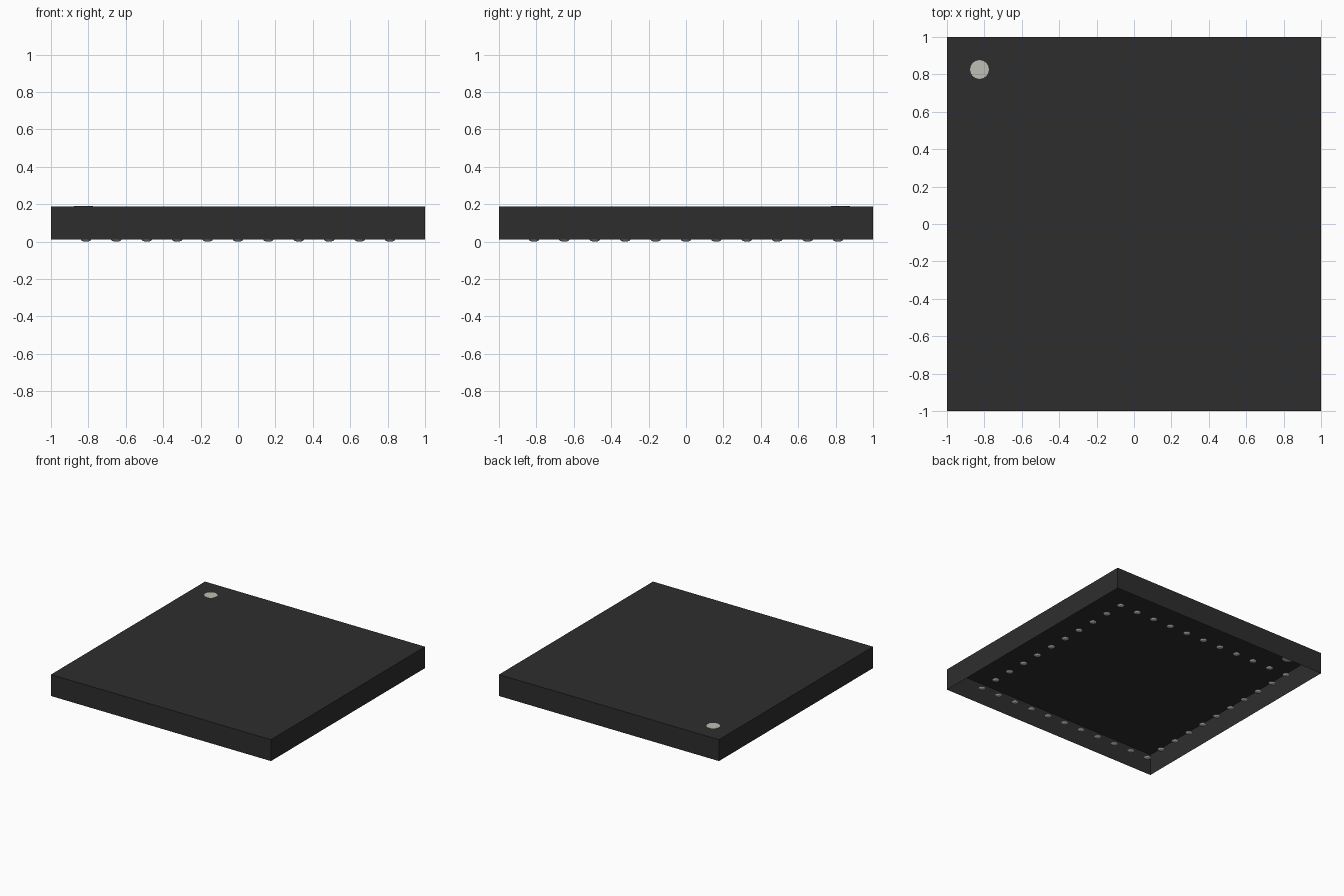
import bpy, bmesh
from mathutils import Matrix

cube = bpy.data.objects.get("Cube")
if cube:
    bpy.data.objects.remove(cube, do_unlink=True)

BASE, TOP = 0.012, 0.188      # body height range
PITCH, COUNT = 0.1626, 11     # contact grid
BALL_R = 0.028


def material(name, rgb):
    m = bpy.data.materials.new(name)
    m.use_nodes = True
    color = (*rgb, 1)
    m.diffuse_color = color
    m.node_tree.nodes["Principled BSDF"].inputs["Base Color"].default_value = color
    return m


def mesh_from(bm, name, mat):
    mesh = bpy.data.meshes.new(name)
    bm.to_mesh(mesh)
    bm.free()
    mesh.materials.append(mat)
    return mesh


def place(name, mesh, location=(0, 0, 0)):
    ob = bpy.data.objects.new(name, mesh)
    ob.location = location
    bpy.context.collection.objects.link(ob)
    return ob


black = material("black_plastic", (0.027, 0.027, 0.027))
ivory = material("marker_ivory", (0.52, 0.52, 0.46))
solder = material("solder_grey", (0.45, 0.45, 0.45))

# Thin square housing, open underneath
bm = bmesh.new()
bmesh.ops.create_cube(bm, size=1, matrix=Matrix.Translation((0, 0, (BASE + TOP) / 2))
                      @ Matrix.Diagonal((2, 2, TOP - BASE, 1)))
bmesh.ops.delete(bm, geom=[f for f in bm.faces if f.normal.z < -0.5], context='FACES')
place("housing", mesh_from(bm, "housing", black))

# Round orientation marker let through the top
bm = bmesh.new()
bmesh.ops.create_cone(bm, cap_ends=True, segments=32, radius1=0.05, radius2=0.05, depth=0.04)
place("orientation_marker", mesh_from(bm, "orientation_marker", ivory),
      (-0.826, 0.826, TOP - 0.018))

# Domed contact: flattened lower half of a ball with a flat top
bm = bmesh.new()
bmesh.ops.create_uvsphere(bm, u_segments=16, v_segments=12, radius=1)
bmesh.ops.delete(bm, geom=[v for v in bm.verts if v.co.z > 0.01], context='VERTS')
bmesh.ops.holes_fill(bm, edges=[e for e in bm.edges if e.is_boundary], sides=0)
bmesh.ops.scale(bm, vec=(BALL_R, BALL_R, BASE), verts=bm.verts)
for f in bm.faces:
    f.smooth = len(f.verts) < 5
bmesh.ops.recalc_face_normals(bm, faces=bm.faces)
contact = mesh_from(bm, "contact", solder)

# Single ring of contacts around the underside
last = COUNT - 1
for i in range(COUNT):
    for j in range(COUNT):
        if i in (0, last) or j in (0, last):
            place(f"contact_{i}_{j}", contact,
                  ((i - last / 2) * PITCH, (j - last / 2) * PITCH, BASE))
